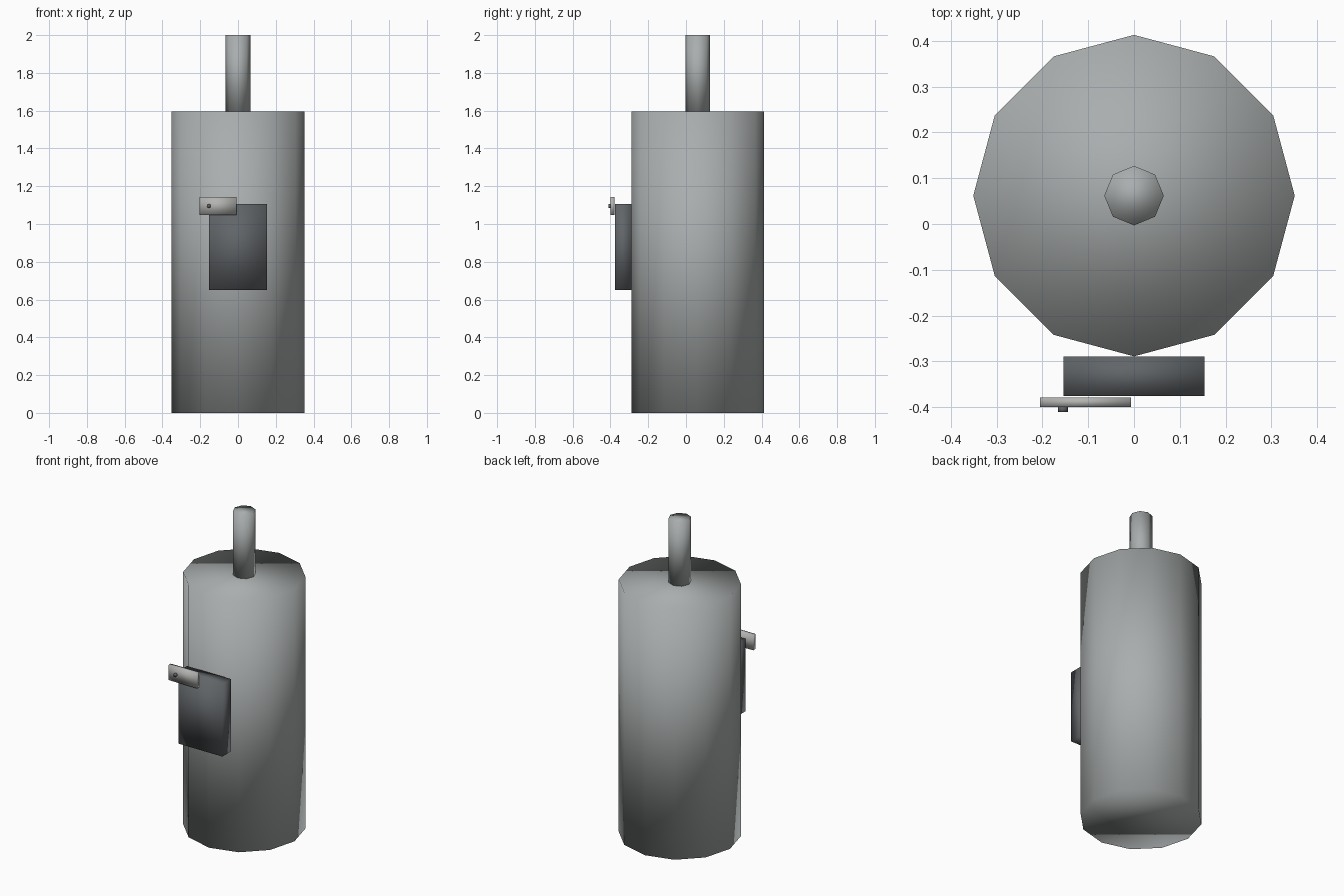
import bpy
from math import pi

cube = bpy.data.objects.get("Cube")
if cube:
    bpy.data.objects.remove(cube, do_unlink=True)


def material(name, colour):
    mat = bpy.data.materials.new(name)
    mat.use_nodes = True
    mat.diffuse_color = (*colour, 1)
    mat.node_tree.nodes["Principled BSDF"].inputs["Base Color"].default_value = (*colour, 1)
    return mat


def finish(name, mat):
    obj = bpy.context.object
    obj.name = name
    bpy.ops.object.transform_apply(location=False, rotation=True, scale=True)
    obj.data.materials.append(mat)
    bpy.ops.object.shade_smooth()
    return obj


def cylinder(name, mat, sides, radius, depth, centre, rotation=(0, 0, 0)):
    bpy.ops.mesh.primitive_cylinder_add(vertices=sides, radius=radius, depth=depth,
                                        location=centre, rotation=rotation)
    return finish(name, mat)


def box(name, mat, low, high):
    centre = [(a + b) / 2 for a, b in zip(low, high)]
    bpy.ops.mesh.primitive_cube_add(size=1, location=centre)
    bpy.context.object.scale = [b - a for a, b in zip(low, high)]
    return finish(name, mat)


steel = material("steel grey", (0.40, 0.42, 0.42))
dark = material("dark slate", (0.12, 0.13, 0.14))
pale = material("pale metal", (0.45, 0.45, 0.44))

# Tank and outlet pipe share one upright axis
axis_y, tank_top = 0.062, 1.595
cylinder("tank", steel, 12, 0.351, tank_top, (0, axis_y, tank_top / 2))
cylinder("top_pipe", steel, 8, 0.065, 2 - tank_top, (0, axis_y, (2 + tank_top) / 2))

# Control box on the front
box("control_box", dark, (-0.154, -0.376, 0.65), (0.154, -0.289, 1.107))

# Latch plate with its pin
box("latch_plate", pale, (-0.205, -0.4, 1.047), (-0.007, -0.379, 1.143))
cylinder("latch_pin", dark, 8, 0.011, 0.014, (-0.155, -0.404, 1.095), (pi / 2, 0, 0))
